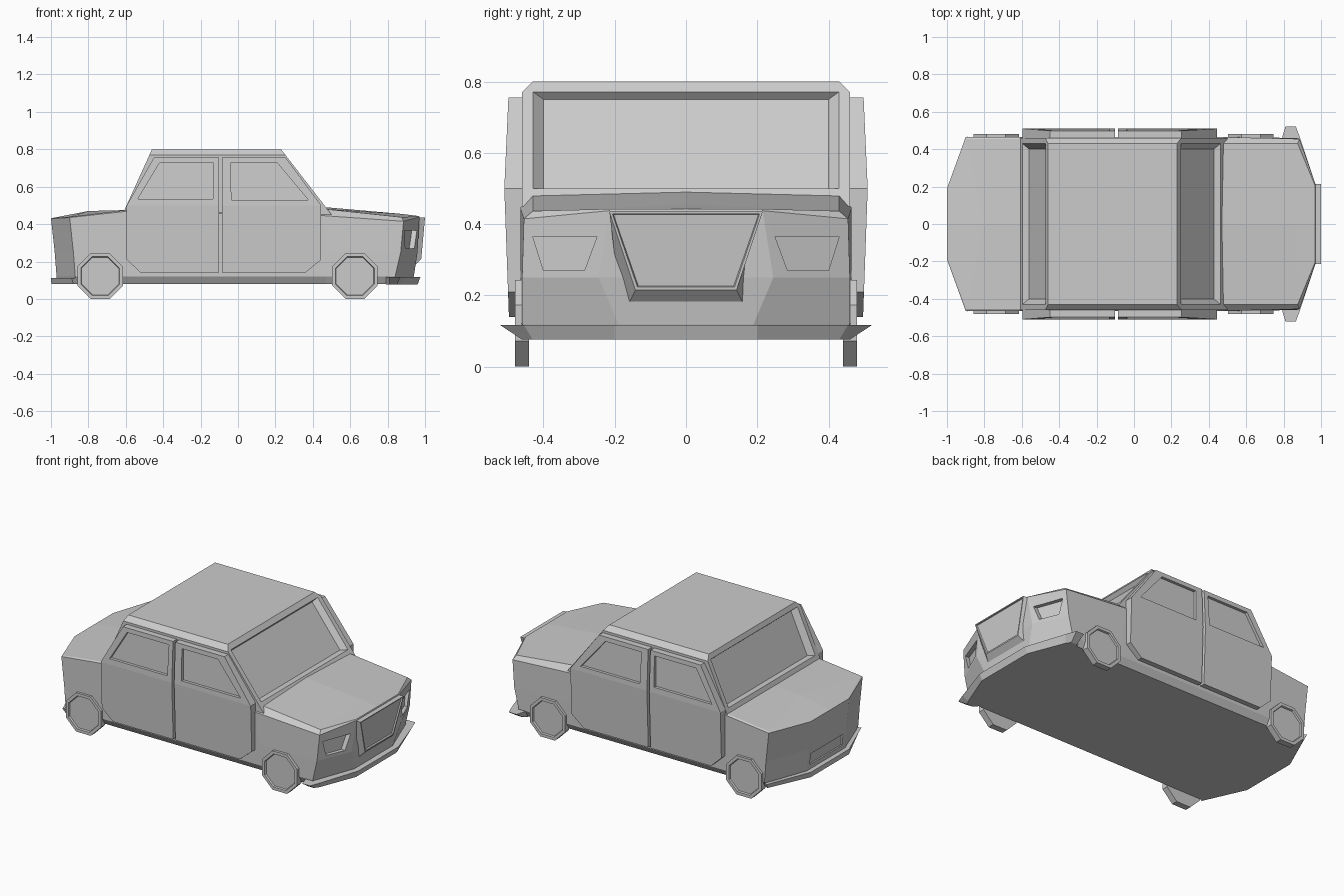
import bpy, bmesh, math

if "Cube" in bpy.data.objects:
    bpy.data.objects.remove(bpy.data.objects["Cube"])


def mesh_object(name, verts, faces, recess=None):
    """Closed flat-shaded mesh; recess = (inset, depth) pressed into face 0."""
    bm = bmesh.new()
    vs = [bm.verts.new(v) for v in verts]
    fs = [bm.faces.new([vs[i] for i in f]) for f in faces]
    bmesh.ops.recalc_face_normals(bm, faces=fs)
    if recess:
        bmesh.ops.inset_region(bm, faces=[fs[0]], thickness=recess[0])
        bmesh.ops.inset_region(bm, faces=[fs[0]], thickness=0.004, depth=-recess[1])
    bmesh.ops.remove_doubles(bm, verts=bm.verts, dist=1e-4)
    bmesh.ops.recalc_face_normals(bm, faces=bm.faces)
    me = bpy.data.meshes.new(name)
    bm.to_mesh(me)
    bm.free()
    ob = bpy.data.objects.new(name, me)
    bpy.context.collection.objects.link(ob)
    return ob


def solid(name, a, b, recess=None):
    """Solid between two matching outlines a and b."""
    n = len(a)
    faces = [list(range(n)), list(range(2 * n - 1, n - 1, -1))]
    faces += [(i, (i + 1) % n, n + (i + 1) % n, n + i) for i in range(n)]
    return mesh_object(name, list(a) + list(b), faces, recess)


def cut(ob, cutter):
    mod = ob.modifiers.new("cut", 'BOOLEAN')
    mod.operation = 'DIFFERENCE'
    mod.solver = 'EXACT'
    mod.object = cutter
    bpy.context.view_layer.objects.active = ob
    bpy.ops.object.modifier_apply(modifier=mod.name)
    bpy.data.objects.remove(cutter)


def both(half, z):
    """Half outline (x, y) completed across the centre line at height z."""
    return [(x, y, z) for x, y in half] + [(x, -y, z) for x, y in reversed(half)]


# Lower body: stacked half outlines from tail to nose, mirrored across y = 0
levels = [
    (0.08, [(-.97, .19), (-.86, .44), (-.6, .44), (.47, .44), (.83, .44), (.93, .19)]),
    (0.12, [(-.97, .19), (-.87, .465), (-.6, .465), (.47, .465), (.84, .46), (.94, .19)]),
    (0.25, [(-.98, .19), (-.88, .465), (-.6, .465), (.47, .465), (.87, .46), (.96, .245)]),
]
rings = [[(x, y, z) for x, y in pts] for z, pts in levels]
rings.append([(-1, .19, .43), (-.9, .465, .435), (-.6, .465, .468),
              (.46, .465, .445), (.885, .455, .415), (.97, .215, .438)])
rings.append([(-.995, .19, .432), (-.895, .455, .44), (-.6, .455, .475),
              (.47, .43, .48), (.875, .43, .437), (.968, .205, .443)])
ridge = [(-.995, .432), (-.8, .47), (-.6, .475), (.47, .49), (.87, .455), (.968, .443)]
rings = [[(r[0][0], 0, r[0][2])] + r + [(r[-1][0], 0, r[-1][2])] for r in rings]
ends = [ridge[0]] + ridge + [ridge[-1]]
rings.append([(x, 0, z) for x, z in ends])
rings.insert(0, [(x, 0, .08) for x, y, z in rings[0]])
verts, faces = [], []
for s in (1, -1):
    base = len(verts)
    verts += [(x, s * y, z) for r in rings for x, y, z in r]
    for i in range(len(rings) - 1):
        for j in range(7):
            k = base + i * 8 + j
            quad, seen = [], set()
            for v in (k, k + 1, k + 9, k + 8):
                if verts[v] not in seen:
                    seen.add(verts[v])
                    quad.append(v)
            if len(quad) > 2:
                faces.append(quad)
body = mesh_object("body", verts, faces)

# Headlight and rear plate recesses
lamp = [(.25, .365), (.43, .365), (.40, .27), (.285, .27)]
for s in (1, -1):
    slope = lambda y, z, d: (.97 - (y - .22) * .37 + d, s * y, z)
    cut(body, solid("cutter", [slope(y, z, -.03) for y, z in lamp],
                    [slope(y, z, .08) for y, z in lamp]))
plate = [(-.16, .14), (.16, .14), (.16, .21), (-.16, .21)]
cut(body, solid("cutter", [(-1.1, y, z) for y, z in plate],
                [(-.962, y, z) for y, z in plate]))

# Grille
grille = [(1.0, .215, .435), (1.0, -.215, .435), (.98, -.142, .215), (.98, .142, .215)]
back = [(.93, .21, .435), (.93, -.21, .435), (.91, -.18, .14), (.91, .18, .14)]
solid("grille", grille, back, recess=(.01, .008))


# Cabin between the sloping windscreen and rear window planes
def front_x(z):
    return .47 - (z - .49) * .774


def rear_x(z):
    return -.605 + (z - .48) * .453


section = [(-.46, .45), (.46, .45), (.46, .77), (.43, .80), (-.43, .80), (-.46, .77)]
cabin = solid("cabin", [(front_x(z), y, z) for y, z in section],
              [(rear_x(z), y, z) for y, z in section])
outer = [(-.43, .5), (.43, .5), (.43, .772), (-.43, .772)]
inner = [(-.40, .5), (.40, .5), (.40, .75), (-.40, .75)]
for fx, d in ((front_x, 1), (rear_x, -1)):
    cut(cabin, solid("cutter", [(fx(z) + .0005 * d, y, z) for y, z in outer],
                     [(fx(z) - .035 * d, y, z) for y, z in inner]))

# Doors: lower panel and window frame, each leaning in from the waistline
doors = {
    "rear": ([(-.595, .5), (-.595, .21), (-.52, .14), (-.102, .14), (-.102, .5)],
             [(-.595, .5), (-.102, .5), (-.102, .755), (-.45, .755)],
             [(-.535, .535), (-.135, .535), (-.13, .727), (-.42, .727)]),
    "front": ([(.445, .5), (.445, .21), (.36, .14), (-.086, .14), (-.086, .5)],
              [(.445, .5), (-.086, .5), (-.086, .755), (.255, .755)],
              [(.375, .53), (-.035, .53), (-.04, .727), (.21, .727)]),
}


def door_y(z):
    return .51 - (.5 - z) * .036 if z < .5 else .51 - (z - .5) * .045


for s, side in ((1, "left"), (-1, "right")):
    for place, (lower, upper, window) in doors.items():
        for part, pts in (("panel", lower), ("window_frame", upper)):
            ob = solid(f"{place}_door_{part}_{side}",
                       [(x, s * door_y(z), z) for x, z in pts],
                       [(x, s * .45, z) for x, z in pts])
            if part == "window_frame":
                cut(ob, solid("cutter", [(x, s * (door_y(z) - .018), z) for x, z in window],
                              [(x, s * .56, z) for x, z in window]))

# Octagonal wheels with sunken hubs
for s, side in ((1, "left"), (-1, "right")):
    for place, cx in (("rear", -.737), ("front", .625)):
        rim = [(cx + .132 * math.cos(math.radians(22.5 + 45 * i)),
                .122 + .132 * math.sin(math.radians(22.5 + 45 * i))) for i in range(8)]
        solid(f"{place}_wheel_{side}", [(x, s * .48, z) for x, z in rim],
              [(x, s * .44, z) for x, z in rim], recess=(.02, .01))

# Bumpers
solid("front_bumper",
      both([(.79, .455), (.81, .522), (.865, .522), (.89, .455), (.975, .2)], .117),
      both([(.79, .44), (.81, .46), (.85, .46), (.87, .43), (.96, .2)], .076))
solid("rear_bumper",
      both([(-.86, .455), (-.89, .468), (-1, .19)], .112),
      both([(-.86, .44), (-.88, .45), (-.998, .19)], .08))
